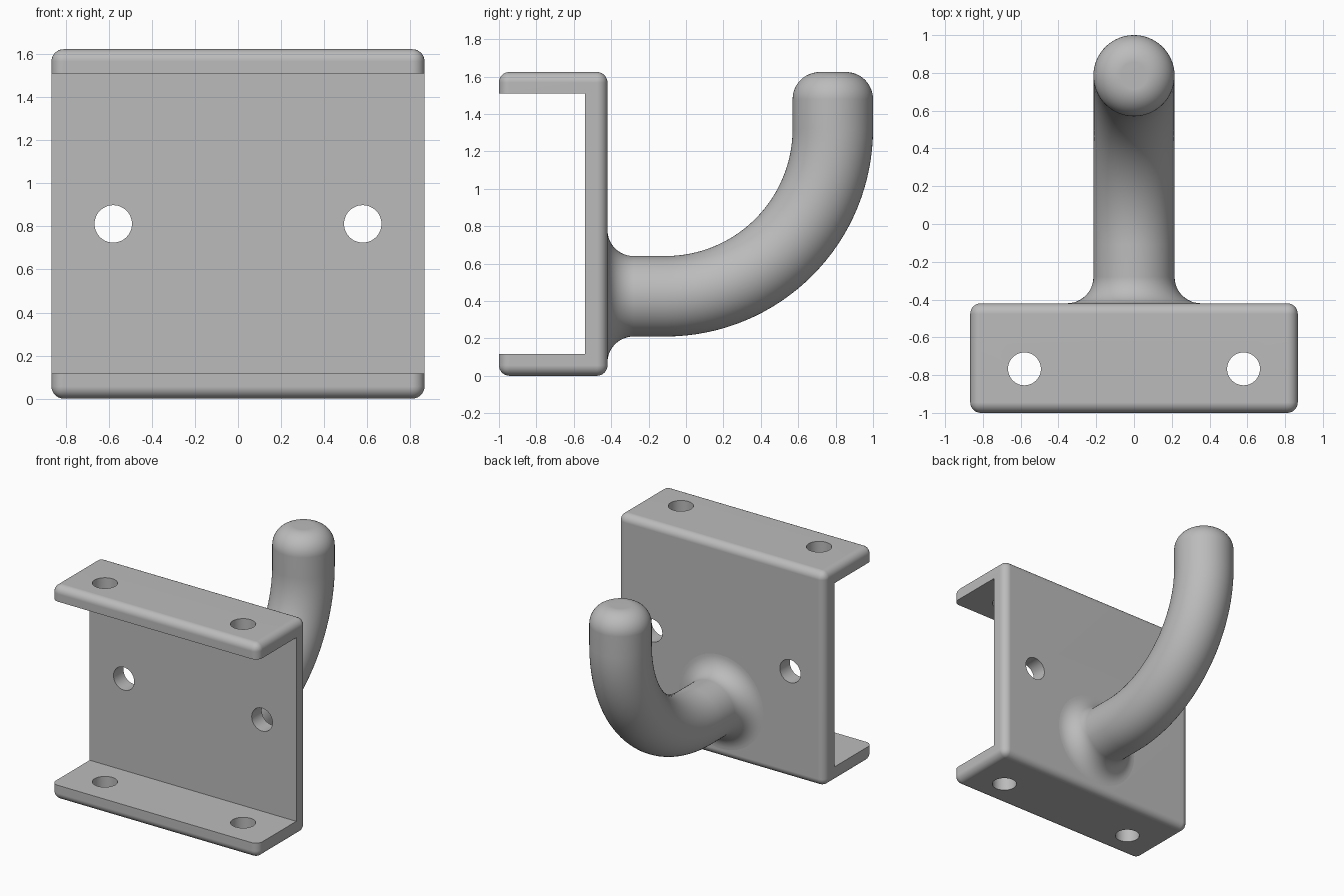
import bpy, bmesh, math
from mathutils import Vector, Matrix

default = bpy.data.objects.get("Cube")
if default:
    bpy.data.objects.remove(default, do_unlink=True)

steel = bpy.data.materials.new("grey_metal")
steel.use_nodes = True
GREY = (0.5, 0.5, 0.5, 1)
steel.diffuse_color = GREY
steel.node_tree.nodes["Principled BSDF"].inputs["Base Color"].default_value = GREY


def add_object(name, bm):
    bmesh.ops.recalc_face_normals(bm, faces=bm.faces)
    mesh = bpy.data.meshes.new(name)
    bm.to_mesh(mesh)
    bm.free()
    mesh.materials.append(steel)
    obj = bpy.data.objects.new(name, mesh)
    bpy.context.collection.objects.link(obj)
    return obj


def box(name, low, high):
    low, high = Vector(low), Vector(high)
    bm = bmesh.new()
    bmesh.ops.create_cube(bm, size=1, matrix=Matrix.Translation((low + high) / 2)
                          @ Matrix.Diagonal((high - low).to_4d()))
    return add_object(name, bm)


def rod(name, centre, length, turn):
    bm = bmesh.new()
    bmesh.ops.create_cone(bm, cap_ends=True, segments=48, radius1=0.087, radius2=0.087, depth=length,
                          matrix=Matrix.Translation(centre) @ Matrix.Rotation(turn, 4, 'X'))
    return add_object(name, bm)


def select(obj):
    bpy.ops.object.select_all(action='DESELECT')
    obj.select_set(True)
    bpy.context.view_layer.objects.active = obj


def smooth(obj):
    select(obj)
    bpy.ops.object.shade_smooth_by_angle(angle=math.radians(30))
    obj.modifiers.new("flat_faces", 'WEIGHTED_NORMAL').keep_sharp = True


# Channel bracket: rounded block, hollowed and drilled
W, H, BACK = 0.867, 1.624, -0.42
bracket = box("bracket", (-W, -1, 0), (W, BACK, H))
bevel = bracket.modifiers.new("rounding", 'BEVEL')
bevel.width, bevel.segments = 0.056, 8
cutters = [box("channel_cutter", (-1.2, -1.3, 0.117), (1.2, -0.54, H - 0.114))]
for x in (-0.58, 0.58):
    cutters.append(rod("plate_hole_cutter", (x, -0.48, H / 2), 0.4, math.pi / 2))
    cutters.append(rod("flange_hole_cutter", (x, -0.767, H / 2), 2.2, 0))
for cutter in cutters:
    cut = bracket.modifiers.new("cut", 'BOOLEAN')
    cut.operation, cut.solver, cut.object = 'DIFFERENCE', 'EXACT', cutter
select(bracket)
for name in [m.name for m in bracket.modifiers]:
    bpy.ops.object.modifier_apply(modifier=name)
for cutter in cutters:
    bpy.data.objects.remove(cutter, do_unlink=True)
smooth(bracket)

# Hook: circles swept along a straight, a quarter bend and a rounded tip
R, BEND, FLARE, TIP = 0.215, 0.895, 0.14, 0.145
AXIS, START = 0.425, -0.11
stations = [(BACK - 0.03, AXIS, 0, R + FLARE)]      # y, z, tilt, radius
for i in range(13):
    a = math.pi / 2 * i / 12
    stations.append((BACK + FLARE * (1 - math.cos(a)), AXIS, 0, R + FLARE * (1 - math.sin(a))))
for i in range(33):
    a = math.pi / 2 * i / 32
    stations.append((START + BEND * math.sin(a), AXIS + BEND * (1 - math.cos(a)), a, R))
for i in range(13):
    a = math.pi / 2 * i / 12
    stations.append((START + BEND, H - TIP * (1 - math.sin(a)), math.pi / 2, R - TIP * (1 - math.cos(a))))

SIDES = 64
bm = bmesh.new()
rings = []
for y, z, tilt, radius in stations:
    ring = []
    for k in range(SIDES):
        t = math.tau * k / SIDES
        up = radius * math.sin(t)
        ring.append(bm.verts.new((radius * math.cos(t), y - up * math.sin(tilt), z + up * math.cos(tilt))))
    rings.append(ring)
for a, b in zip(rings, rings[1:]):
    for k in range(SIDES):
        n = (k + 1) % SIDES
        bm.faces.new((a[k], a[n], b[n], b[k]))
bm.faces.new(rings[0])
bm.faces.new(rings[-1])
smooth(add_object("hook", bm))
